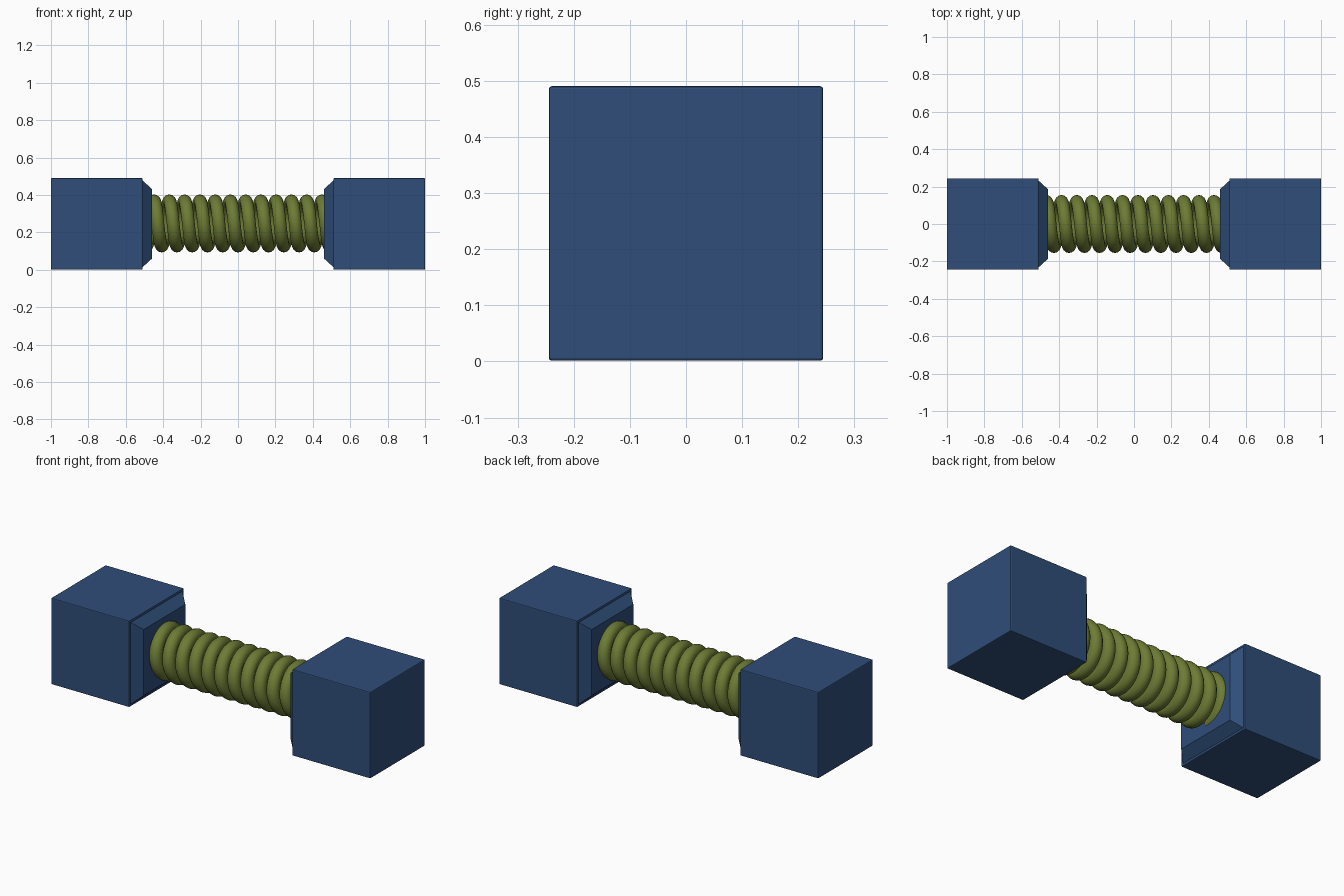
import bpy, bmesh, math

if "Cube" in bpy.data.objects:
    bpy.data.objects.remove(bpy.data.objects["Cube"])

CZ = 0.246      # axis height
HALF = 0.2445   # half width of end blocks


def material(name, color):
    m = bpy.data.materials.new(name)
    m.diffuse_color = color
    m.use_nodes = True
    m.node_tree.nodes["Principled BSDF"].inputs["Base Color"].default_value = m.diffuse_color
    return m


blue = material("blue", (0.028, 0.075, 0.19, 1))
green = material("olive", (0.15, 0.2, 0.035, 1))


def finish(name, bm, mat):
    bmesh.ops.recalc_face_normals(bm, faces=bm.faces[:])
    me = bpy.data.meshes.new(name)
    bm.to_mesh(me)
    bm.free()
    ob = bpy.data.objects.new(name, me)
    bpy.context.collection.objects.link(ob)
    me.materials.append(mat)
    return ob


def box(name, x0, h0, x1, h1, mat, bevel=0):
    # square section box, tapering from half width h0 at x0 to h1 at x1
    bm = bmesh.new()
    bmesh.ops.create_cube(bm, size=2)
    for v in bm.verts:
        x, h = (x0, h0) if v.co.x < 0 else (x1, h1)
        v.co = (x, v.co.y * h, CZ + v.co.z * h)
    ob = finish(name, bm, mat)
    if bevel:
        b = ob.modifiers.new("bevel", 'BEVEL')
        b.width = bevel
        b.segments = 2
    return ob


# End blocks and tapered inner plates
for side, s in (("left", -1), ("right", 1)):
    box(side + "_block", s * 1.0, HALF, s * 0.51, HALF, blue, 0.005)
    box(side + "_plate", s * 0.515, 0.236, s * 0.461, 0.187, blue)

# Coil spring, swept wire ends sunk into the plates
TURNS, STEPS, SIDES = 12, 40, 14
PITCH, R, WIRE = 0.0816, 0.120, 0.035
bm = bmesh.new()
rings = []
for i in range(TURNS * STEPS + 1):
    t = i / STEPS - TURNS / 2
    a = 2 * math.pi * t
    ring = []
    for k in range(SIDES):
        b = 2 * math.pi * k / SIDES
        r = R + WIRE * math.cos(b)
        ring.append(bm.verts.new((t * PITCH + WIRE * math.sin(b),
                                  r * math.sin(a), CZ + 0.002 - r * math.cos(a))))
    rings.append(ring)
for p, q in zip(rings, rings[1:]):
    for k in range(SIDES):
        n = (k + 1) % SIDES
        bm.faces.new((p[k], p[n], q[n], q[k]))
bm.faces.new(rings[0])
bm.faces.new(rings[-1])
spring = finish("spring", bm, green)
bpy.context.view_layer.objects.active = spring
spring.select_set(True)
bpy.ops.object.shade_smooth_by_angle(angle=math.radians(40))
